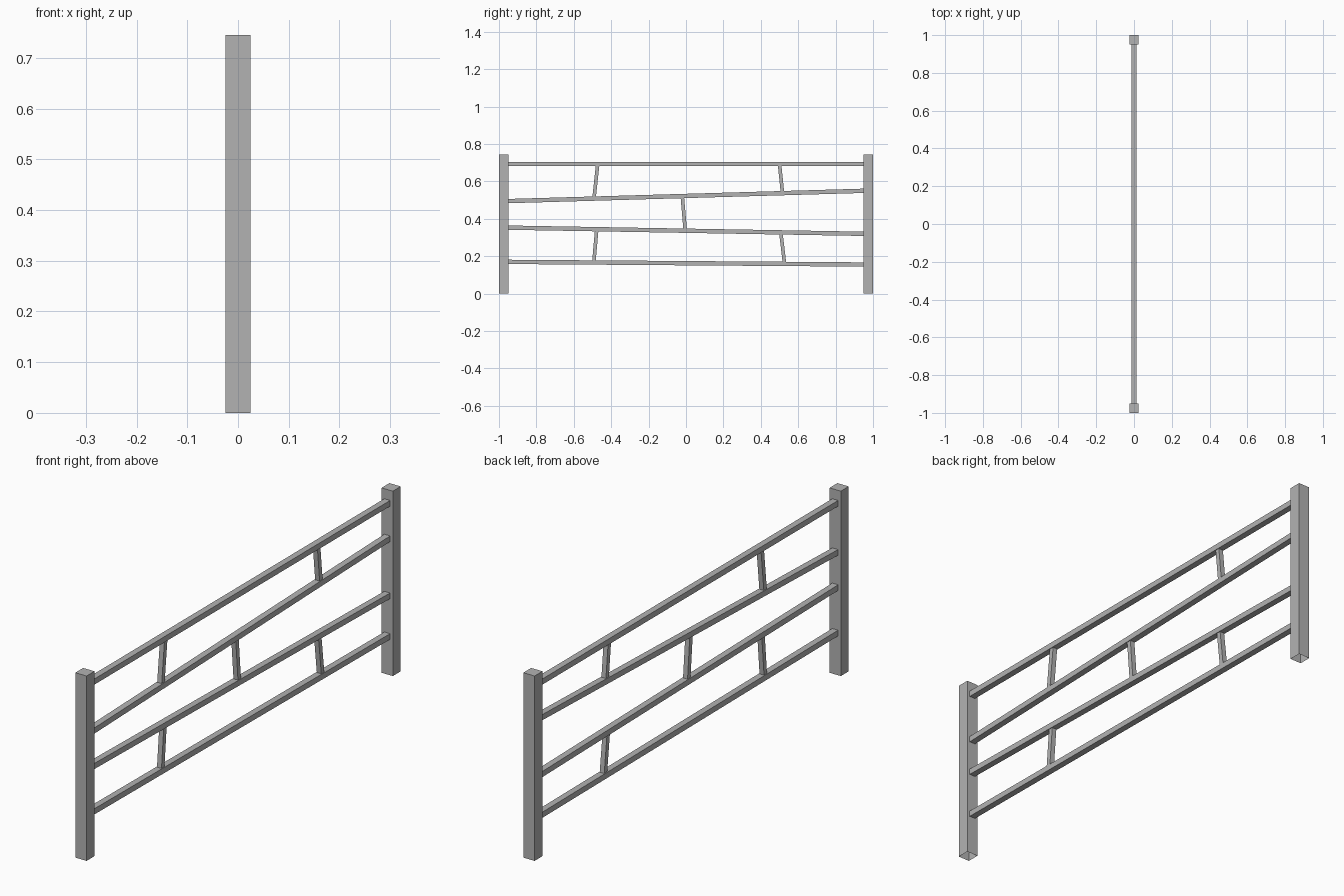
import bpy, bmesh
from mathutils import Vector

old = bpy.data.objects.get("Cube")
if old:
    bpy.data.objects.remove(old, do_unlink=True)

# Single plain grey metal
grey = bpy.data.materials.new("grey_metal")
grey.use_nodes = True
colour = (0.45, 0.45, 0.45, 1)
grey.diffuse_color = colour
grey.node_tree.nodes["Principled BSDF"].inputs["Base Color"].default_value = colour


def finish(name, bm):
    mesh = bpy.data.meshes.new(name)
    bmesh.ops.recalc_face_normals(bm, faces=bm.faces)
    bm.to_mesh(mesh)
    bm.free()
    mesh.materials.append(grey)
    obj = bpy.data.objects.new(name, mesh)
    bpy.context.collection.objects.link(obj)
    return obj


def bar(name, start, end, width, thick, along):
    """Box from start to end (y, z); its ends stay square to the given axis."""
    bm = bmesh.new()
    bmesh.ops.create_cube(bm, size=1)
    a, b = Vector((0, *start)), Vector((0, *end))
    cross = Vector((0, 0, 1)) if along == "y" else Vector((0, 1, 0))
    for v in bm.verts:
        x, side, t = v.co
        v.co = a.lerp(b, t + 0.5) + cross * side * thick + Vector((x * width, 0, 0))
    return finish(name, bm)


POST = 0.05
HEIGHT = 0.745

# End posts, open underneath
for name, y in (("front_post", -0.975), ("back_post", 0.975)):
    bm = bmesh.new()
    bmesh.ops.create_cube(bm, size=1)
    for v in bm.verts:
        v.co = (v.co.x * POST, y + v.co.y * POST, (v.co.z + 0.5) * HEIGHT)
    bottom = [f for f in bm.faces if f.calc_center_median().z < 0.01]
    bmesh.ops.delete(bm, geom=bottom, context="FACES_ONLY")
    finish(name, bm)

# Long rails, each with its front and back height
rails = {
    "top_rail": (0.693, 0.693),
    "upper_rail": (0.495, 0.55),
    "lower_rail": (0.353, 0.32),
    "bottom_rail": (0.17, 0.156),
}
for name, (z0, z1) in rails.items():
    bar(name, (-0.95, z0), (0.95, z1), 0.026, 0.023, "y")


def rail_height(name, y):
    z0, z1 = rails[name]
    return z0 + (z1 - z0) * (y + 0.95) / 1.9


# Slanted braces between neighbouring rails: lower y, upper y
braces = (
    ("top_front_brace", "upper_rail", -0.492, "top_rail", -0.472),
    ("top_back_brace", "upper_rail", 0.516, "top_rail", 0.5),
    ("middle_brace", "lower_rail", -0.004, "upper_rail", -0.02),
    ("bottom_front_brace", "bottom_rail", -0.493, "lower_rail", -0.477),
    ("bottom_back_brace", "bottom_rail", 0.527, "lower_rail", 0.507),
)
for name, low, y0, high, y1 in braces:
    bar(name, (y0, rail_height(low, y0)), (y1, rail_height(high, y1)), 0.02, 0.019, "z")
